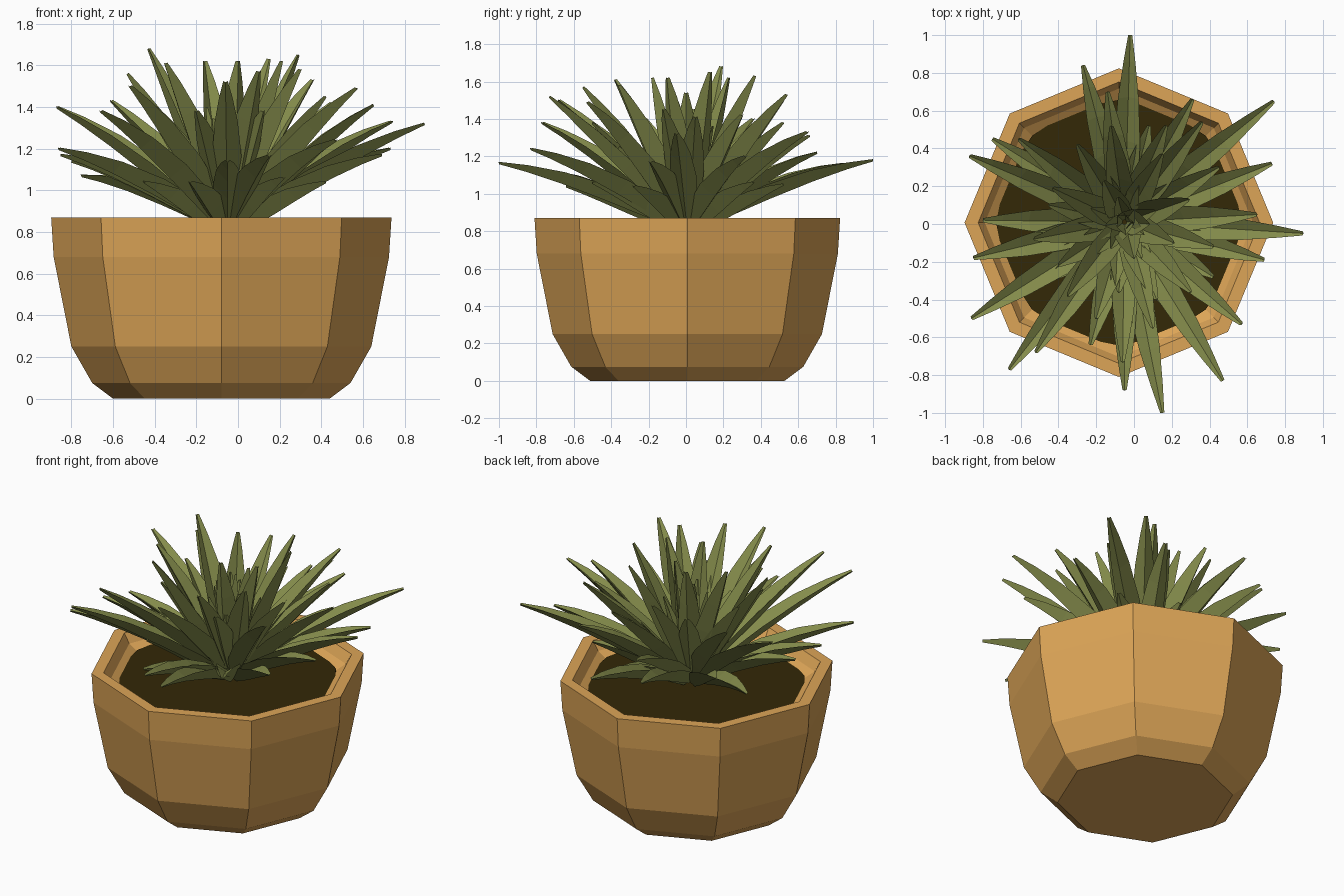
import bpy, bmesh, math
from mathutils import Vector

if "Cube" in bpy.data.objects:
    bpy.data.objects.remove(bpy.data.objects["Cube"])


def material(name, rgb):
    m = bpy.data.materials.new(name)
    m.diffuse_color = (*rgb, 1)
    m.use_nodes = True
    m.node_tree.nodes["Principled BSDF"].inputs["Base Color"].default_value = m.diffuse_color
    return m


CLAY = material("terracotta", (0.72, 0.375, 0.095))
SOIL = material("dark soil", (0.033, 0.021, 0.002))
LEAF = material("olive leaf", (0.23, 0.26, 0.07))


def finish(bm, name, mat):
    bmesh.ops.recalc_face_normals(bm, faces=bm.faces)
    me = bpy.data.meshes.new(name)
    bm.to_mesh(me)
    bm.free()
    me.materials.append(mat)
    ob = bpy.data.objects.new(name, me)
    bpy.context.collection.objects.link(ob)
    return ob


def loft(bm, rings):
    """Skin closed rings of points and cap both ends."""
    vs = [[bm.verts.new(p) for p in r] for r in rings]
    n = len(vs[0])
    for a, b in zip(vs, vs[1:]):
        for i in range(n):
            j = (i + 1) % n
            bm.faces.new((a[i], a[j], b[j], b[i]))
    bm.faces.new(vs[0][::-1])
    bm.faces.new(vs[-1])


CX, CY = -0.08, 0.007


def turned(name, profile, sides, mat):
    bm = bmesh.new()
    loft(bm, [[(CX + r * math.cos(math.tau * i / sides),
                CY + r * math.sin(math.tau * i / sides), z)
               for i in range(sides)] for r, z in profile])
    return finish(bm, name, mat)


# Octagonal pot with an inner lip, and the soil inside it
turned("pot", [(0.52, 0), (0.62, 0.075), (0.72, 0.25), (0.805, 0.68), (0.817, 0.87),
               (0.745, 0.87), (0.71, 0.81), (0.60, 0.74)], 8, CLAY)
turned("soil", [(0.65, 0.745), (0.65, 0.785)], 16, SOIL)

# Leaf tips: long outer leaves, upright inner leaves, short low leaves
OUTER = [(-.02, 1, 1.18), (.895, -.05, 1.32), (.15, -1, 1.165), (.74, .65, 1.33),
         (.47, -.83, 1.24), (-.66, -.77, 1.38), (-.86, -.5, 1.2), (-.87, .36, 1.4),
         (-.75, .45, 1.07), (-.8, .02, 1.14), (-.85, -.18, 1.17), (-.27, .84, 1.16),
         (.73, .32, 1.2), (.69, -.19, 1.17), (.57, -.53, 1.49), (-.05, -.88, 1.14),
         (.65, .05, 1.41), (.31, .66, 1.31), (-.14, .7, 1.22)]
INNER = [(-.43, .19, 1.68), (.29, .13, 1.65), (.15, .37, 1.63), (0, -.18, 1.62),
         (-.16, .23, 1.62), (.21, -.1, 1.62), (-.35, -.38, 1.61), (.1, -.55, 1.57),
         (.36, .54, 1.53), (-.53, -.08, 1.56), (-.06, -.73, 1.52), (-.52, -.68, 1.5),
         (.08, 0, 1.54), (-.61, .45, 1.43), (.3, -.36, 1.58), (-.12, .52, 1.5),
         (.45, .3, 1.42), (.42, -.12, 1.45), (-.45, .1, 1.42), (-.4, -.22, 1.4),
         (.12, -.4, 1.38), (-.3, .42, 1.42), (.17, .52, 1.38), (-.2, -.5, 1.38)]
LOW = [(-.23, -.64, 1.04), (-.45, .34, 1.05), (.22, -.5, 1.06), (.42, -.28, 1.04),
       (-.45, -.3, 1.04), (.08, .52, 1.05), (.42, .36, 1.06), (-.08, -.36, 1.25)]
# Small upright leaves filling the heart of the rosette
CORE = [(-.05 + r * math.cos(2.4 * i), .01 + r * math.sin(2.4 * i), 1.5 - r)
        for i in range(12) for r in [.03 + .018 * i]]
WIDTHS = [(0, .04), (.18, .064), (.4, .07), (.65, .055), (.85, .032), (1, .011)]


def leaf(bm, tip, width, arch, base_z, spread):
    """Deep keeled channel-shaped blade along a gently arched path."""
    tip = Vector(tip)
    out = Vector((tip.x + .05, tip.y - .01, 0)).normalized()
    side = Vector((-out.y, out.x, 0))
    p0 = Vector((-.05, .01, base_z)) + out * spread
    p1 = (p0 + tip) / 2 + Vector((0, 0, arch))
    rings = []
    for t, w in WIDTHS:
        c = p0 * (1 - t) ** 2 + p1 * 2 * t * (1 - t) + tip * t * t
        tangent = ((p1 - p0) * (1 - t) + (tip - p1) * t).normalized()
        up = tangent.cross(side)
        w *= width
        rings.append([c + side * w + up * w * .5, c - up * w * .1,
                      c - side * w + up * w * .5, c - up * w * .6])
    loft(bm, rings)


for name, tips, width, arch, base_z, spread in (
        ("outer_leaves", OUTER, 1.0, .09, .83, .05),
        ("inner_leaves", INNER, 1.0, .06, .85, .04),
        ("low_leaves", LOW, 1.0, .05, .81, .05),
        ("core_leaves", CORE, .7, .02, .85, .01)):
    bm = bmesh.new()
    for tip in tips:
        leaf(bm, tip, width, arch, base_z, spread)
    finish(bm, name, LEAF)
